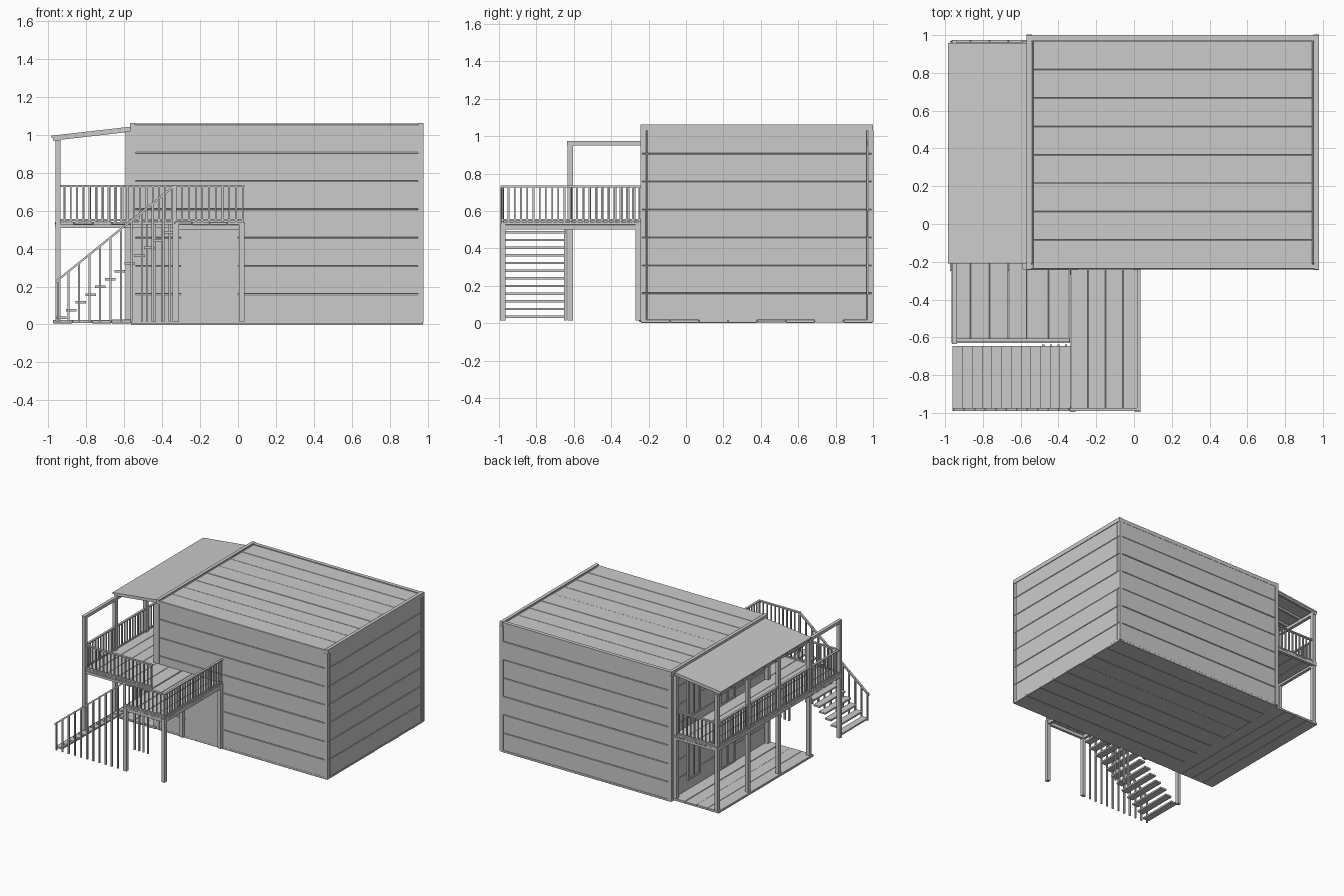
import bpy, bmesh, random
from mathutils import Vector

if "Cube" in bpy.data.objects:
    bpy.data.objects.remove(bpy.data.objects["Cube"])

random.seed(4)


def part(name, boxes, bevel=0.0):
    """One object made of axis-aligned boxes given as (low corner, high corner)."""
    bm = bmesh.new()
    for lo, hi in boxes:
        lo, hi = Vector(lo), Vector(hi)
        verts = bmesh.ops.create_cube(bm, size=1)["verts"]
        for v in verts:
            v.co = Vector([(lo[k] + hi[k]) / 2 + v.co[k] * (hi[k] - lo[k]) for k in range(3)])
    return finish(name, bm, bevel)


def finish(name, bm, bevel=0.0):
    bmesh.ops.recalc_face_normals(bm, faces=bm.faces)
    me = bpy.data.meshes.new(name)
    bm.to_mesh(me)
    bm.free()
    ob = bpy.data.objects.new(name, me)
    bpy.context.collection.objects.link(ob)
    if bevel:
        m = ob.modifiers.new("bevel", "BEVEL")
        m.width, m.segments = bevel, 1
    return ob


def sloped(name, a, b, thick, spans):
    """Sloping bars in the xz plane from a to b (top line), one per y span."""
    bm = bmesh.new()
    for y0, y1 in spans:
        prof = [a, b, (b[0], b[1] - thick), (a[0], a[1] - thick)]
        f = bm.faces.new([bm.verts.new((x, y0, z)) for x, z in prof])
        ext = bmesh.ops.extrude_face_region(bm, geom=[f])["geom"]
        for v in ext:
            if isinstance(v, bmesh.types.BMVert):
                v.co.y = y1
    return finish(name, bm)


def planks(lo, hi, axis, n, wobble_axis=None):
    """Split a slab into n boards along an axis, with slight unevenness."""
    out, step = [], (hi[axis] - lo[axis]) / n
    for i in range(n):
        a, b = list(lo), list(hi)
        a[axis] = lo[axis] + i * step
        b[axis] = a[axis] + step - 0.0008
        if wobble_axis is not None:
            a[wobble_axis] += random.uniform(0, 0.003)
            b[wobble_axis] -= random.uniform(0, 0.003)
        out.append((a, b))
    return out


def post(x, y, z0, z1, w=0.028):
    return ((x - w / 2, y - w / 2, z0), (x + w / 2, y + w / 2, z1))


def railing(name, p, q, z0=0.54, z1=0.735, step=0.034):
    """Straight railing from p to q with handrail, bottom rail and balusters."""
    p, q = Vector(p), Vector(q)
    n = max(2, round((q - p).length / step))
    boxes = [post(*p.lerp(q, i / n), z0, z1 - 0.005, 0.009) for i in range(n + 1)]
    for z, h, w in ((z1 - 0.01, 0.01, 0.009), (z0 + 0.006, 0.01, 0.006)):
        boxes.append(((min(p.x, q.x) - w, min(p.y, q.y) - w, z),
                      (max(p.x, q.x) + w, max(p.y, q.y) + w, z + h)))
    part(name, boxes)


# House shell: stacked boards on four walls, floor and roof
L, R, F, B, T = -0.565, 0.975, -0.24, 0.998, 1.06
t = 0.03
part("front_wall", planks((L, F, 0.01), (R, F + t, T - 0.004), 2, 7, 1), 0.003)
part("back_wall", planks((L, B - t, 0.01), (R, B, T - 0.004), 2, 7, 1), 0.003)
part("left_wall", planks((L, F + t, 0.01), (L + t, B - t, T - 0.004), 2, 7, 0), 0.003)
part("right_wall", planks((R - t, F + t, 0.01), (R, B - t, T - 0.004), 2, 7, 0), 0.003)
part("house_floor", planks((L, F, 0.0), (R, B, 0.02), 1, 8, 2), 0.002)
part("house_roof", planks((L + t, F + 0.005, T - 0.03), (R - t, B - 0.03, T - 0.003), 1, 8, 2), 0.002)
part("roof_trim", [((L - 0.005, F - 0.002, T - 0.03), (L + 0.022, B + 0.002, T + 0.003)),
                   ((R - 0.022, F - 0.002, T - 0.03), (R + 0.005, B + 0.002, T + 0.003)),
                   ((L, B - 0.03, T - 0.03), (R, B, T))])
part("corner_boards", [((x - 0.014, y - 0.004, 0.01), (x + 0.014, y + 0.006, T - 0.03))
                       for x in (L + 0.01, R - 0.01) for y in (F, B - 0.002)])

# Windows and doors on the porch side
frames, panes = [], []
for y0, y1, z0, z1 in ((0.63, 0.79, 0.61, 0.93), (0.63, 0.79, 0.10, 0.42),
                       (0.18, 0.38, 0.545, 0.93), (0.18, 0.38, 0.02, 0.42)):
    w, x0, x1 = 0.015, L - 0.010, L + 0.01
    frames += [((x0, y0, z0), (x1, y0 + w, z1)), ((x0, y1 - w, z0), (x1, y1, z1)),
               ((x0, y0, z1 - w), (x1, y1, z1)), ((x0, y0, z0), (x1, y1, z0 + w)),
               ((x0, (y0 + y1) / 2 - 0.006, z0), (x1, (y0 + y1) / 2 + 0.006, z1))]
    panes.append(((L - 0.003, y0, z0), (L + 0.008, y1, z1)))
part("opening_frames", frames)
part("opening_panels", panes)
part("front_door", [((-0.30, F - 0.004, 0.02), (0.0, F + 0.01, 0.48))])

# Ground porch and upper deck floors
part("porch_floor", planks((-0.975, -0.25, 0.005), (L, 0.97, 0.025), 0, 4, 2), 0.002)
part("deck_side", planks((-0.965, -0.62, 0.525), (L, 0.975, 0.543), 0, 4, 2), 0.002)
part("deck_front", planks((L, -0.62, 0.525), (-0.34, F, 0.543), 0, 2, 2), 0.002)
part("landing", planks((-0.335, -0.99, 0.525), (0.035, F, 0.543), 0, 4, 2), 0.002)
part("deck_beams", [((-0.965, -0.63, 0.508), (-0.940, 0.975, 0.527)),
                    ((-0.965, -0.63, 0.508), (-0.34, -0.608, 0.527)),
                    ((-0.965, 0.95, 0.508), (L, 0.975, 0.527)),
                    ((-0.335, -0.985, 0.50), (0.03, -0.965, 0.527)),
                    ((0.008, -0.985, 0.50), (0.03, F, 0.527)),
                    ((-0.335, -0.985, 0.50), (-0.313, F, 0.527))])

# Posts
rows = [0.955 - 0.3935 * i for i in range(5)]
part("porch_posts", [post(-0.95, y, 0.015, 0.96) for y in rows])
part("landing_posts", [post(x, y, 0.015, 0.53) for x in (-0.325, 0.02) for y in (-0.98, -0.257)])
part("wall_posts", [post(-0.58, -0.225, 0.02, 1.02), post(-0.58, 0.955, 0.02, 1.02)])

# Lean-to porch roof with rafters and beams
sloped("porch_roof", (-0.985, 0.996), (-0.545, 1.046), 0.012, [(-0.21, 0.957)])
sloped("rafters", (-0.975, 0.986), (-0.565, 1.033), 0.016,
       [(y - 0.009, y + 0.009) for y in [-0.195 + 0.1425 * i for i in range(9)]])
part("roof_beams", [((-0.963, -0.635, 0.95), (-0.937, 0.975, 0.974)),
                    ((-0.59, -0.24, 0.99), (L, 0.965, 1.018))])

# Upper railings
railing("rail_left", (-0.95, -0.615), (-0.95, 0.955))
railing("rail_back", (-0.95, 0.955), (-0.575, 0.955))
railing("rail_deck_front", (-0.95, -0.615), (-0.35, -0.615))
railing("rail_landing_front", (-0.33, -0.982), (0.025, -0.982))
railing("rail_landing_right", (0.025, -0.982), (0.025, -0.25))

# Stairs: open treads, sloping handrail, balusters down to the ground
n = 12
treads = []
for i in range(n):
    x = -0.96 + 0.0515 * i
    z = 0.028 + 0.041 * i
    treads.append(((x, -0.975, z), (x + 0.056, -0.645, z + 0.013)))
part("stair_treads", treads)
sloped("stair_handrail", (-0.962, 0.232), (-0.34, 0.735), 0.014, [(-0.991, -0.973)])
bars = []
for i in range(12):
    x = -0.95 + 0.0555 * i
    bars.append(post(x, -0.982, 0.015, 0.23 + (x + 0.962) * 0.809, 0.012))
part("stair_balusters", bars)
part("stair_inner_supports", [post(x, -0.645, 0.015, 0.53, 0.012)
                              for x in (-0.48, -0.44, -0.40, -0.36)])
